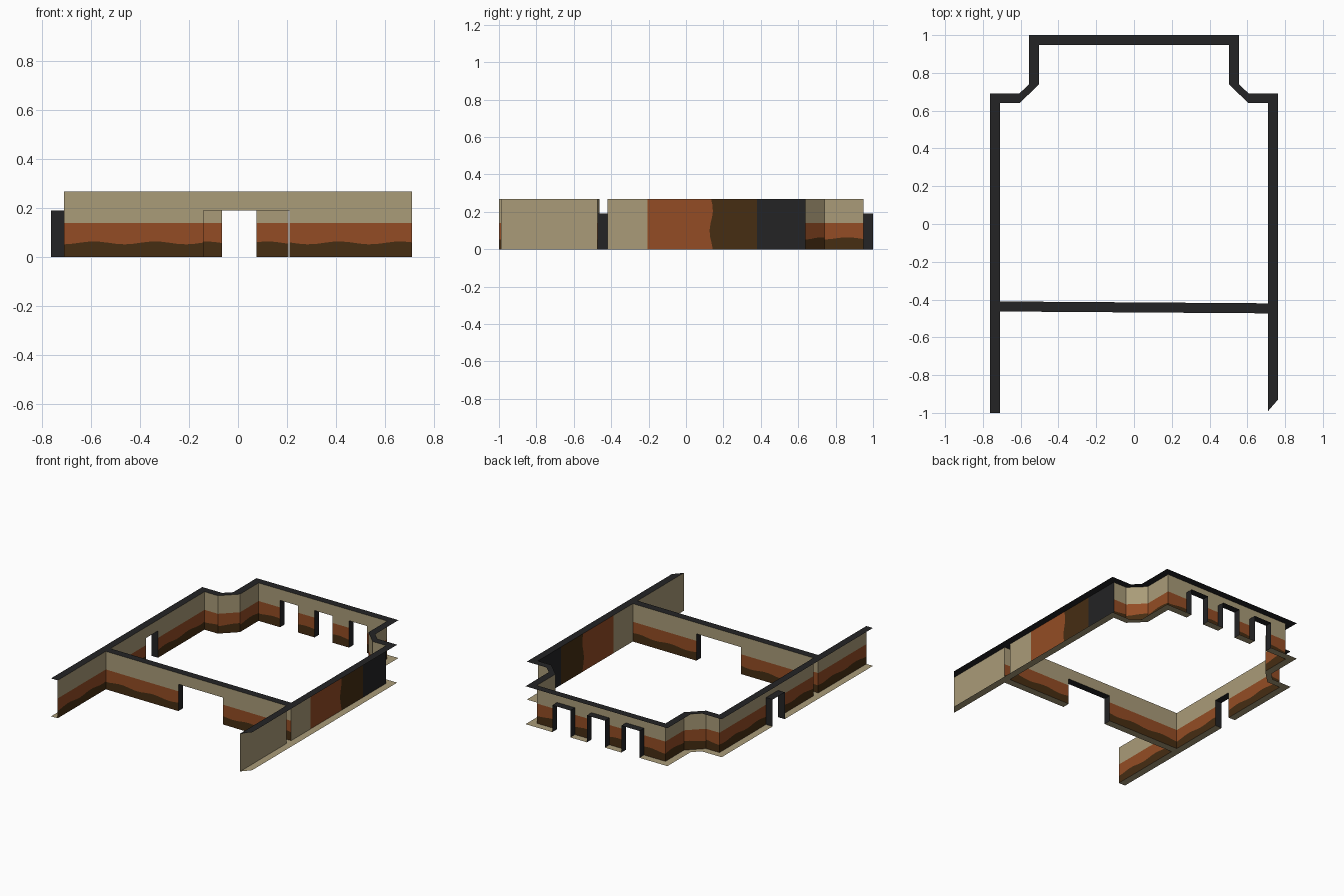
import bpy, bmesh, math
from mathutils import Vector

if "Cube" in bpy.data.objects:
    bpy.data.objects.remove(bpy.data.objects["Cube"])

H, DOOR_H, STRIPE = 0.268, 0.19, 0.14


def mat(name, rgb):
    m = bpy.data.materials.new(name)
    m.diffuse_color = (*rgb, 1)
    m.use_nodes = True
    m.node_tree.nodes["Principled BSDF"].inputs["Base Color"].default_value = m.diffuse_color
    return m


TAN, ORANGE, BROWN, BLACK = range(4)
MATS = [mat("tan_plaster", (0.40, 0.33, 0.19)),
        mat("rust_orange", (0.296, 0.073, 0.018)),
        mat("dark_brown", (0.061, 0.026, 0.006)),
        mat("charcoal", (0.017, 0.017, 0.018))]


def wall(name, p0, p1, q0, q1, openings=(), bands=None, both=False, sheet=True):
    """Wall from p0 to p1 (room side), with its cap and base reaching to q0-q1.
    openings: (start, end) distances along the wall.
    bands: (end distance, colour) for upright colour bands instead of stripes."""
    p0, p1, q0, q1 = (Vector(v) for v in (p0, p1, q0, q1))
    length = (p1 - p0).length
    along = (p1 - p0) / length
    out = (q0 - p0) - (q0 - p0).dot(along) * along

    # distances along the wall where columns of faces meet
    keys = {0.0, length}
    for o in openings:
        keys.update(o)
    if bands:
        keys.update(d for d, _ in bands if d < length)
    keys = sorted(keys)
    ds = []
    for a, b in zip(keys, keys[1:]):
        n = 1 if bands else max(1, round((b - a) / 0.035))
        ds += [a + (b - a) * i / n for i in range(n)]
    ds.append(length)

    def room(d):
        return p0 + along * d

    def outer(d):
        if d == 0:
            return q0
        if d == length:
            return q1
        return room(d) + out if openings else q0.lerp(q1, d / length)

    bm = bmesh.new()

    def face(pts, m):
        f = bm.faces.new([bm.verts.new((p[0], p[1], z)) for p, z in pts])
        f.material_index = m

    def rows(d):
        if bands:
            return [H * i / 8 for i in range(9)]
        return [0, 0.058 + 0.006 * math.sin(d * math.tau / 0.25 - 1.5),
                STRIPE, DOOR_H, H]

    def shift(d, z):
        # ragged edge between the orange and brown bands
        if bands and len(bands) > 2 and abs(d - bands[1][0]) < 1e-6:
            return d + 0.009 * math.sin(z * 28 + 2)
        return d

    for a, b in zip(ds, ds[1:]):
        mid = (a + b) / 2
        is_open = any(s < mid < e for s, e in openings)
        # cap and base strips
        face([(room(a), H), (room(b), H), (outer(b), H), (outer(a), H)], BLACK)
        if not is_open:
            face([(room(a), 0), (outer(a), 0), (outer(b), 0), (room(b), 0)], TAN)
        if not sheet:
            continue
        # painted wall sheets
        ra, rb = rows(a), rows(b)
        for i in range(len(ra) - 1):
            if is_open and ra[i] < DOOR_H - 1e-6:
                continue
            if bands:
                m = next(c for d, c in bands if mid < d)
            else:
                m = (BROWN, ORANGE, TAN, TAN)[i]
            for side in ([room, outer] if both else [room]):
                face([(side(shift(a, ra[i])), ra[i]), (side(shift(b, rb[i])), rb[i]),
                      (side(shift(b, rb[i + 1])), rb[i + 1]),
                      (side(shift(a, ra[i + 1])), ra[i + 1])], m)

    # dark lining of each opening
    for s, e in openings:
        for d in (s, e):
            face([(room(d), 0), (outer(d), 0), (outer(d), DOOR_H), (room(d), DOOR_H)], BLACK)
        face([(room(s), DOOR_H), (room(e), DOOR_H),
              (outer(e), DOOR_H), (outer(s), DOOR_H)], BLACK)

    bmesh.ops.remove_doubles(bm, verts=bm.verts, dist=1e-5)
    me = bpy.data.meshes.new(name)
    bm.to_mesh(me)
    bm.free()
    for m in MATS:
        me.materials.append(m)
    bpy.context.collection.objects.link(bpy.data.objects.new(name, me))


X, XO = 0.71, 0.762            # room side and outer side of the long walls
LF, LB = -0.463, -0.41         # dividing wall at its left end (front, back)
RF, RB = -0.473, -0.42         # and at its right end

# left walls, the rear one with a doorway
wall("left_front_wall", (-X, -1), (-X, LF), (-XO, -1), (-XO, LF))
wall("left_rear_wall", (-X, LB), (-X, 0.64), (-XO, LB), (-XO, 0.69),
     openings=[(-0.015 - LB, 0.12 - LB)])

# right walls, painted in upright bands
wall("right_front_wall", (X, -0.99), (X, RF), (XO, -0.93), (XO, RF), bands=[(9, TAN)])
wall("right_rear_wall", (X, RB), (X, 0.64), (XO, RB), (XO, 0.69),
     bands=[(-0.205 - RB, ORANGE - 1), (0.135 - RB, ORANGE), (0.38 - RB, BROWN), (9, BLACK)])

# open junctions with the dividing wall: only cap and base run through
wall("left_junction", (-X, LF), (-X, LB), (-XO, LF), (-XO, LB), sheet=False)
wall("right_junction", (X, RF), (X, RB), (XO, RF), (XO, RB), sheet=False)

# dividing wall, painted on both sides, with a wide doorway
wall("dividing_wall", (-X, LF), (X, RF), (-X, LB), (X, RB),
     openings=[(X - 0.14, X + 0.21)], both=True)

# stepped and chamfered rear corners
inner = [(X, 0.64), (0.605, 0.64), (0.503, 0.74), (0.503, 0.948)]
outer_pts = [(XO, 0.69), (0.608, 0.69), (0.555, 0.74), (0.555, 1.0)]
for s, side in ((-1, "left"), (1, "right")):
    p = [(s * x, y) for x, y in inner]
    q = [(s * x, y) for x, y in outer_pts]
    for i, part in enumerate(("shoulder", "chamfer", "return")):
        wall(f"{side}_{part}_wall", p[i], p[i + 1], q[i], q[i + 1])

# rear wall with three openings
wall("rear_wall", (-0.503, 0.948), (0.503, 0.948), (-0.555, 1), (0.555, 1),
     openings=[(c - 0.07 + 0.503, c + 0.07 + 0.503) for c in (-0.265, 0.005, 0.275)])
